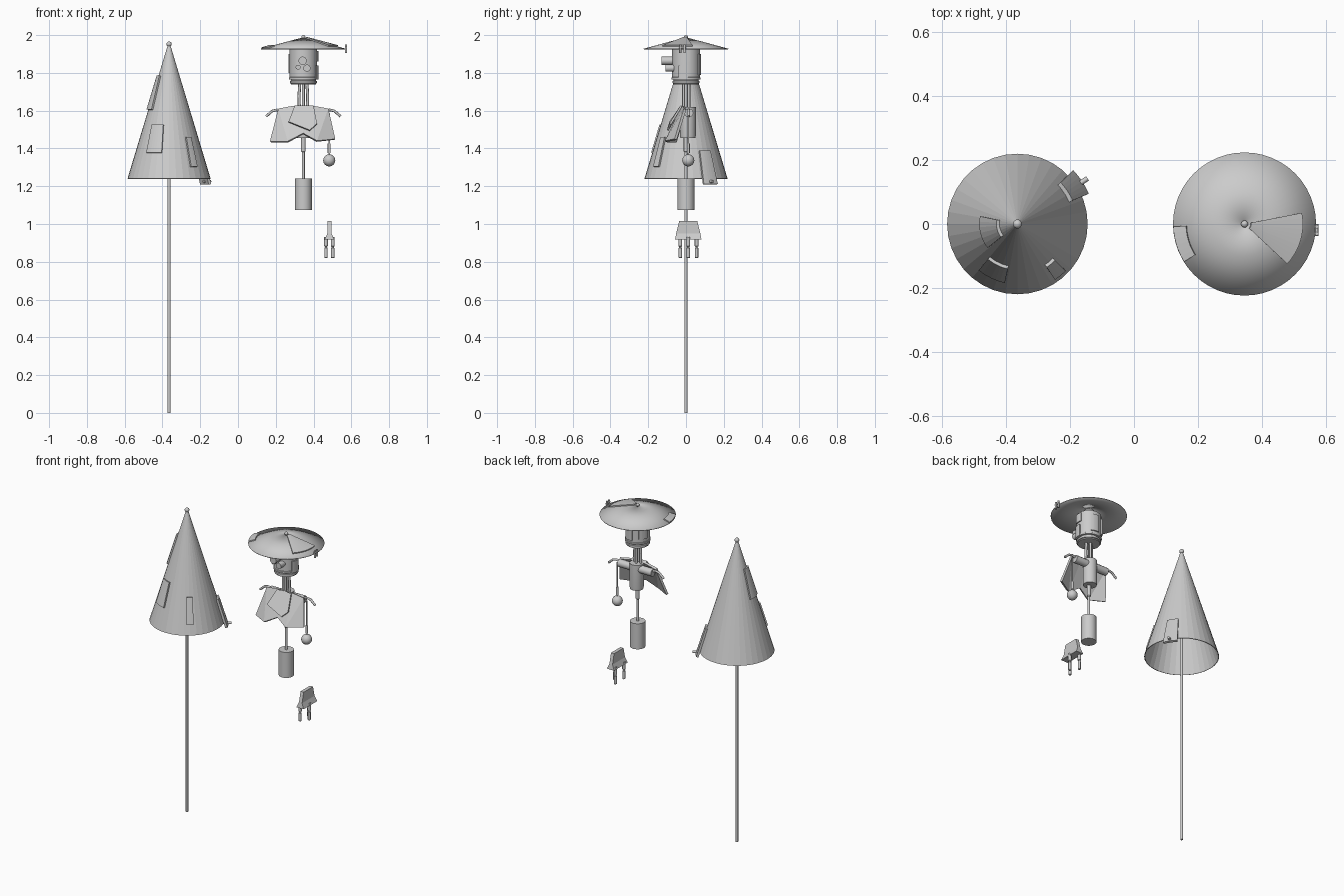
import bpy, bmesh, math
from mathutils import Vector

if "Cube" in bpy.data.objects:
    bpy.data.objects.remove(bpy.data.objects["Cube"])

CX, HX = -0.365, 0.346   # axis of parasol, axis of figure


def finish(name, bm, smooth=False, solid=0.0, offset=0.0):
    bmesh.ops.recalc_face_normals(bm, faces=bm.faces)
    me = bpy.data.meshes.new(name)
    bm.to_mesh(me)
    bm.free()
    ob = bpy.data.objects.new(name, me)
    bpy.context.collection.objects.link(ob)
    if solid:
        m = ob.modifiers.new("thickness", 'SOLIDIFY')
        m.thickness, m.offset = solid, offset
    if smooth:
        bpy.context.view_layer.objects.active = ob
        ob.select_set(True)
        bpy.ops.object.shade_smooth_by_angle(angle=math.radians(35))
        ob.select_set(False)
    return ob


def lathe(name, x, y, prof, n=32, smooth=True, solid=0.0):
    """Revolve (radius, z) points; ends with radius > 0 stay open when solid is set."""
    bm = bmesh.new()
    rings = [[bm.verts.new((x + r * math.cos(2 * math.pi * i / n),
                            y + r * math.sin(2 * math.pi * i / n), z))
              for i in range(n)] for r, z in prof]
    for a, b in zip(rings, rings[1:]):
        for i in range(n):
            j = (i + 1) % n
            bm.faces.new((a[i], a[j], b[j], b[i]))
    if not solid:
        bm.faces.new(rings[0])
        bm.faces.new(rings[-1])
    bmesh.ops.remove_doubles(bm, verts=bm.verts, dist=1e-5)
    return finish(name, bm, smooth, solid, -1)


def rod(name, pts, r, n=12):
    """Round rod through a list of points."""
    cu = bpy.data.curves.new(name, 'CURVE')
    cu.dimensions = '3D'
    cu.bevel_depth, cu.bevel_resolution, cu.use_fill_caps = r, max(1, n // 4 - 1), True
    s = cu.splines.new('POLY')
    s.points.add(len(pts) - 1)
    for p, c in zip(s.points, pts):
        p.co = (*c, 1)
    ob = bpy.data.objects.new(name, cu)
    bpy.context.collection.objects.link(ob)
    return ob


def ball(name, c, r):
    bm = bmesh.new()
    bmesh.ops.create_uvsphere(bm, u_segments=20, v_segments=12, radius=r)
    bmesh.ops.translate(bm, verts=bm.verts, vec=c)
    return finish(name, bm, True)


def patch(name, x, lo, hi, a0, a1, t=0.014, n=6):
    """Raised curved plate on a round surface between (radius, z) lo and hi."""
    bm = bmesh.new()
    rows = []
    for r, z in (lo, hi):
        rows.append([bm.verts.new((x + r * math.cos(math.radians(a0 + (a1 - a0) * i / n)),
                                   r * math.sin(math.radians(a0 + (a1 - a0) * i / n)), z))
                     for i in range(n + 1)])
    for i in range(n):
        bm.faces.new((rows[0][i], rows[0][i + 1], rows[1][i + 1], rows[1][i]))
    return finish(name, bm, False, t)


def cloth(name, verts, faces, t):
    bm = bmesh.new()
    vs = [bm.verts.new(v) for v in verts]
    for f in faces:
        bm.faces.new([vs[i] for i in f])
    return finish(name, bm, False, t)


# --- closed parasol on its pole ---
lathe("parasol_pole", CX, 0, [(0.008, 0), (0.008, 1.94)], 12)
lathe("parasol_canopy", CX, 0, [(0.22, 1.24), (0.006, 1.95)], 36, False, 0.004)
ball("parasol_finial", (CX, 0, 1.952), 0.014)


def cone_z(r):
    return 1.24 + (0.22 - r) / 0.214 * 0.71


for nm, r0, r1, a0, a1 in (("upper_patch", 0.110, 0.056, 168, 219),
                           ("front_patch", 0.179, 0.134, 230, 258),
                           ("narrow_patch", 0.201, 0.154, -56, -44)):
    patch(nm, CX, (r0 + 0.003, cone_z(r0)), (r1 + 0.003, cone_z(r1)), a0, a1)
patch("rim_flap", CX, (0.236, 1.21), (0.181, 1.388), 23, 44)
d = Vector((math.cos(math.radians(33)), math.sin(math.radians(33)), 0))
rod("flap_pin", [Vector((CX, 0, 1.225)) + d * k for k in (0.215, 0.262)], 0.008)

# --- wide hat ---
lathe("hat_brim", HX, 0, [(0.224, 1.928), (0.1, 1.962), (0.008, 1.986)], 48, True, 0.004)
ball("hat_finial", (HX, 0, 1.989), 0.011)
patch("hat_wedge_patch", HX, (0.182, 1.943), (0.02, 1.986), -43, 11, 0.008, 10)
patch("hat_edge_patch", HX, (0.222, 1.931), (0.182, 1.943), 182, 212, 0.008)
for i, y in enumerate((-0.03, -0.008)):
    rod(f"hat_clip_{i}", [(0.572, y, 1.905), (0.572, y, 1.95)], 0.006)
rod("hat_clip_bar", [(0.572, -0.038, 1.935), (0.572, 0, 1.935)], 0.005)

# --- can-shaped head with lenses and plates ---
lathe("head", HX, 0, [(0.066, 1.738), (0.066, 1.744), (0.072, 1.746), (0.072, 1.757),
                      (0.066, 1.759), (0.066, 1.764), (0.076, 1.766), (0.076, 1.776),
                      (0.073, 1.778), (0.073, 1.925), (0.03, 1.93), (0.03, 1.96)], 36)
for nm, x, z, r, y in (("large_lens", 0.342, 1.864, 0.022, -0.13),
                       ("middle_lens", 0.365, 1.825, 0.019, -0.108),
                       ("small_lens", 0.318, 1.83, 0.013, -0.095)):
    rod(nm, [(x, -0.05, z), (x, y, z)], r, 24)
for i, (a0, a1, z0, z1) in enumerate(((-30, 8, 1.765, 1.84), (-20, 15, 1.86, 1.915),
                                      (60, 100, 1.79, 1.9), (130, 170, 1.8, 1.9))):
    patch(f"head_plate_{i}", HX, (0.075, z0), (0.075, z1), a0, a1, 0.01)

# --- neck cables, torso, shoulder bar and arm stubs ---
for i, (x, y) in enumerate(((-0.023, 0.0), (0.023, 0.0), (0.0, -0.012), (0.0, 0.015))):
    rod(f"neck_cable_{i}", [(HX + x * 0.8, y, 1.75), (HX + x, y, 1.68), (HX + x * 0.9, y, 1.59)], 0.008)
lathe("torso", HX, 0.01, [(0.04, 1.455), (0.042, 1.47), (0.042, 1.62)], 24)
rod("shoulder_bar", [(0.225, 0.015, 1.588), (0.467, 0.015, 1.588)], 0.024, 20)
for s, nm in ((-1, "left"), (1, "right")):
    rod(f"{nm}_arm_wire", [(HX + s * x, 0.015, z) for x, z in
                           ((0.11, 1.595), (0.14, 1.604), (0.165, 1.598), (0.197, 1.57))], 0.007)

# --- draped front cape with overlapping collar flap ---
cape = [(0.29, -0.01, 1.622), (0.40, -0.01, 1.622), (0.215, -0.005, 1.608), (0.477, -0.005, 1.608),
        (0.172, -0.055, 1.435), (0.265, -0.105, 1.435), (0.345, -0.085, 1.478),
        (0.417, -0.105, 1.438), (0.512, -0.055, 1.448), (0.345, -0.018, 1.624)]
cloth("cape", cape, [(2, 4, 5), (2, 5, 0), (0, 5, 6, 9), (9, 6, 7, 1), (1, 7, 3), (3, 7, 8)], 0.014)
cloth("collar_flap", [(0.30, -0.025, 1.625), (0.40, -0.025, 1.625), (0.418, -0.083, 1.53),
                      (0.38, -0.097, 1.495), (0.268, -0.083, 1.54)], [(0, 1, 2, 3, 4)], 0.01)

# --- weight hanging from the right arm ---
rod("hanging_cord", [(0.483, 0.012, 1.585), (0.483, 0.012, 1.36)], 0.005)
rod("cord_sleeve", [(0.483, 0.012, 1.425), (0.483, 0.012, 1.375)], 0.008)
ball("hanging_ball", (0.483, 0.012, 1.337), 0.032)

# --- spine rod and lower drum ---
lathe("spine_rod", HX, 0, [(0.012, 1.46), (0.012, 1.385), (0.008, 1.38), (0.008, 1.23)], 12)
lathe("lower_drum", HX, 0, [(0.045, 1.075), (0.045, 1.24)], 32)

# --- detached claw hand: lofted palm and three jointed fingers ---
bm = bmesh.new()
rows = [[bm.verts.new((0.484 + sx * w, 0.012 + sy * h, z)) for sx, sy in
         ((-1, -1), (1, -1), (1, 1), (-1, 1))]
        for w, h, z in ((0.026, 0.07, 0.917), (0.011, 0.064, 0.95), (0.011, 0.048, 1.015))]
for a, b in zip(rows, rows[1:]):
    for i in range(4):
        bm.faces.new((a[i], a[(i + 1) % 4], b[(i + 1) % 4], b[i]))
bm.faces.new(rows[0])
bm.faces.new(rows[-1])
finish("hand_palm", bm)
for i, (x, y) in enumerate(((0.466, -0.03), (0.466, 0.056), (0.502, 0.012))):
    lathe(f"finger_{i}", x, y, [(0.007, 0.82), (0.009, 0.822), (0.009, 0.872), (0.006, 0.875),
                                (0.006, 0.88), (0.01, 0.883), (0.01, 0.93)], 12)
